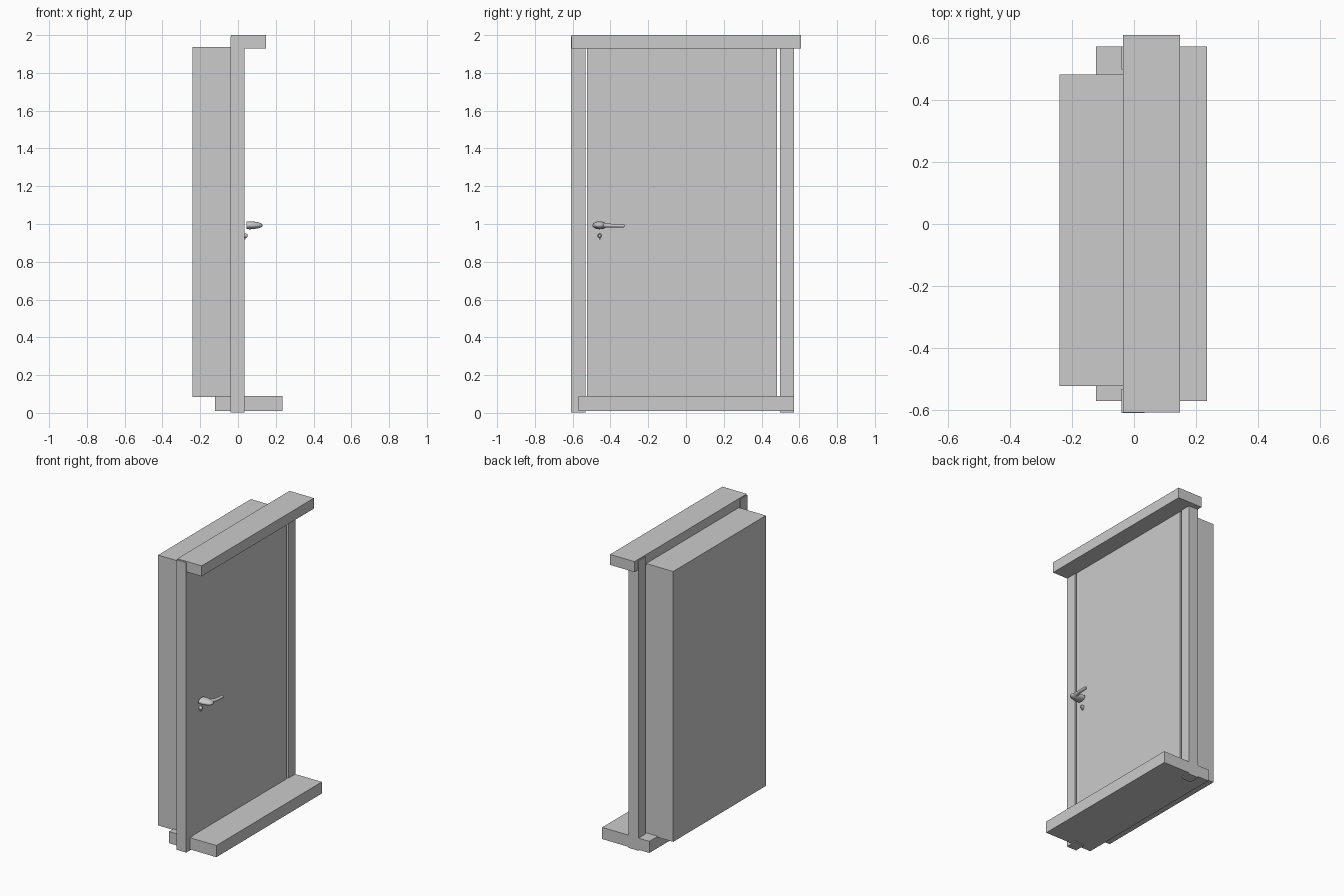
import bpy, bmesh, math

if "Cube" in bpy.data.objects:
    bpy.data.objects.remove(bpy.data.objects["Cube"])


def finish(name, bm, smooth=False):
    bmesh.ops.recalc_face_normals(bm, faces=bm.faces)
    mesh = bpy.data.meshes.new(name)
    bm.to_mesh(mesh)
    bm.free()
    ob = bpy.data.objects.new(name, mesh)
    bpy.context.collection.objects.link(ob)
    if smooth:
        bpy.ops.object.select_all(action='DESELECT')
        ob.select_set(True)
        bpy.context.view_layer.objects.active = ob
        bpy.ops.object.shade_smooth_by_angle(angle=math.radians(40))
    return ob


def box(name, x, y, z):
    bm = bmesh.new()
    bmesh.ops.create_cube(bm, size=1)
    for v in bm.verts:
        v.co = [sum(r) / 2 + c * (r[1] - r[0]) for r, c in zip((x, y, z), v.co)]
    return finish(name, bm)


def loft(name, sections, sides=24):
    """Join elliptical sections: (centre, radius vector a, radius vector b)."""
    bm = bmesh.new()
    rings = []
    for c, a, b in sections:
        ring = []
        for i in range(sides):
            t = 2 * math.pi * i / sides
            ring.append(bm.verts.new([c[k] + a[k] * math.cos(t) + b[k] * math.sin(t)
                                      for k in range(3)]))
        rings.append(ring)
    for r, s in zip(rings, rings[1:]):
        for i in range(sides):
            j = (i + 1) % sides
            bm.faces.new((r[i], r[j], s[j], s[i]))
    bm.faces.new(rings[0])
    bm.faces.new(rings[-1])
    return finish(name, bm, True)


# Door leaf and frame
box("door_leaf", (-0.24, 0.03), (-0.523, 0.482), (0.083, 1.938))
for side, y in (("left", (-0.61, -0.532)), ("right", (0.498, 0.573))):
    box(side + "_post", (-0.041, 0.034), y, (0.003, 1.992))
box("lintel", (-0.036, 0.149), (-0.607, 0.61), (1.928, 2.0))
box("threshold", (-0.123, 0.235), (-0.57, 0.573), (0.01, 0.09))

# Handle: oval bullet-shaped hub pointing out of the door
loft("handle_hub", [((x, -0.457, 0.993), (0, 0.038 * s, 0), (0, 0, 0.021 * s))
                    for x, s in ((0.045, 0.97), (0.065, 1), (0.085, 0.93),
                                 (0.105, 0.78), (0.12, 0.57), (0.128, 0.3), (0.13, 0.08))])

# Handle: tapering lever leaving the hub sideways
loft("handle_lever", [((x, y, z), (rx, 0, 0), (0, 0, rz))
                      for y, x, z, rx, rz in ((-0.46, 0.1, 0.993, 0.02, 0.016),
                                              (-0.42, 0.106, 0.993, 0.016, 0.012),
                                              (-0.39, 0.112, 0.991, 0.012, 0.009),
                                              (-0.335, 0.115, 0.99, 0.011, 0.009),
                                              (-0.326, 0.115, 0.99, 0.008, 0.007))], 16)

# Lock below the handle: round head and narrow stem
loft("lock_head", [((x, -0.457, 0.938), (0, r, 0), (0, 0, r))
                   for x, r in ((0.028, 0.011), (0.045, 0.011), (0.05, 0.007))], 16)
box("lock_stem", (0.028, 0.041), (-0.461, -0.453), (0.917, 0.932))
